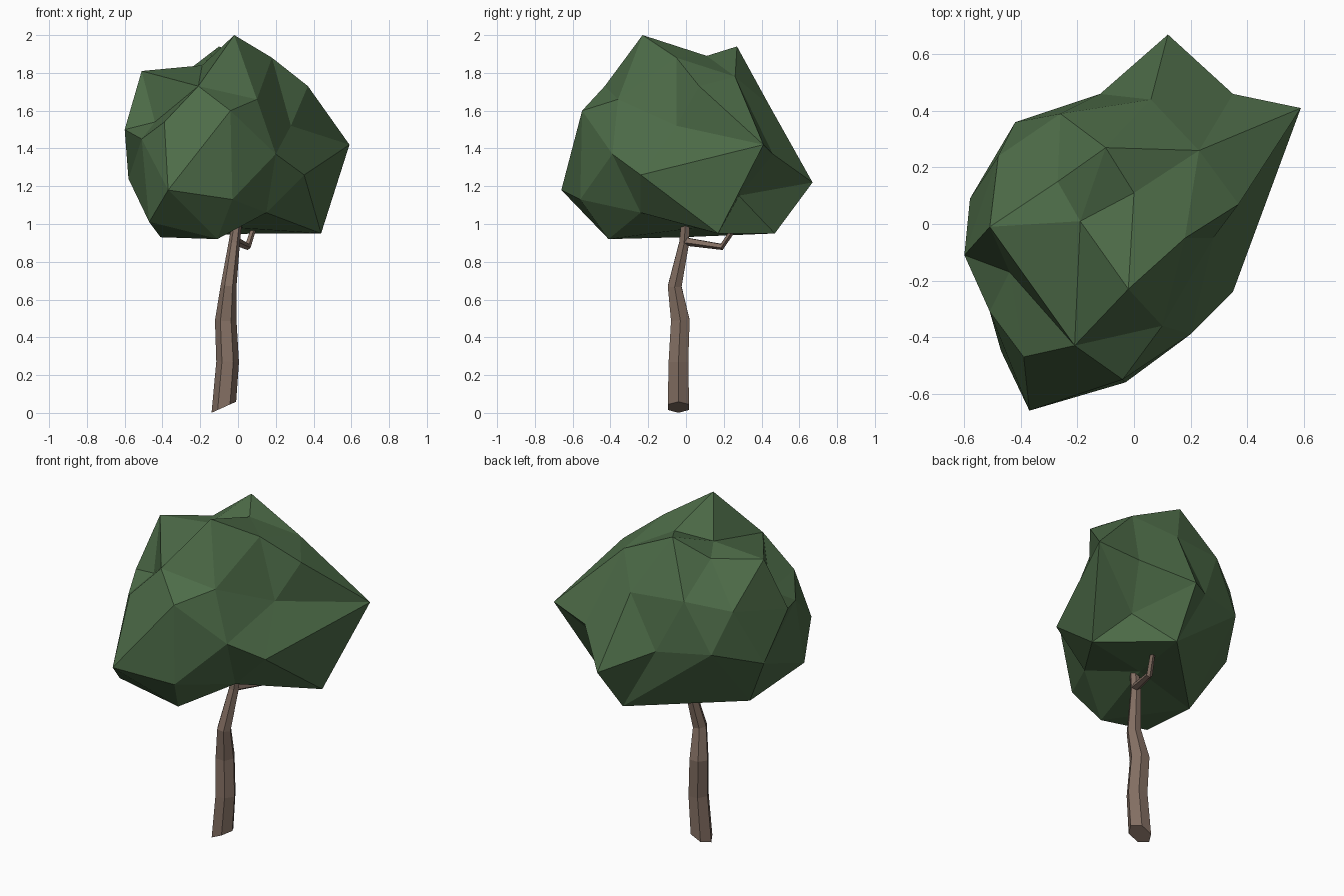
import bpy, bmesh
from math import cos, sin, tau
from mathutils import Vector

if "Cube" in bpy.data.objects:
    bpy.data.objects.remove(bpy.data.objects["Cube"])


def material(name, color):
    m = bpy.data.materials.new(name)
    m.diffuse_color = (*color, 1)
    m.use_nodes = True
    m.node_tree.nodes["Principled BSDF"].inputs["Base Color"].default_value = m.diffuse_color
    return m


def finish(name, bm, mat):
    bmesh.ops.recalc_face_normals(bm, faces=bm.faces)
    me = bpy.data.meshes.new(name)
    bm.to_mesh(me)
    bm.free()
    ob = bpy.data.objects.new(name, me)
    bpy.context.collection.objects.link(ob)
    me.materials.append(mat)


def limb(name, path, mat, sides=6, base_tilt=0.0):
    """Faceted tapering tube through (x, y, z, radius) stations."""
    bm = bmesh.new()
    pts = [Vector(p[:3]) for p in path]
    rings = []
    for i, p in enumerate(pts):
        d = pts[min(i + 1, len(pts) - 1)] - pts[max(i - 1, 0)]
        q = Vector((0, 0, 1)).rotation_difference(d)
        ring = []
        for k in range(sides):
            a = tau * k / sides
            o = Vector((cos(a), sin(a), 0)) * path[i][3]
            if i == 0 and base_tilt:
                o.z = o.x * base_tilt
            else:
                o = q @ o
            ring.append(bm.verts.new(p + o))
        rings.append(ring)
    for lo, hi in zip(rings, rings[1:]):
        for k in range(sides):
            n = (k + 1) % sides
            bm.faces.new((lo[k], lo[n], hi[n], hi[k]))
    bm.faces.new(rings[0])
    bm.faces.new(rings[-1])
    finish(name, bm, mat)


bark = material("bark", (0.23, 0.16, 0.125))
leaf = material("leaf", (0.075, 0.15, 0.065))

# Crooked trunk and its side branch
limb("trunk", [(-.075, -.04, .03, .065), (-.055, -.04, .27, .06),
               (-.065, -.03, .49, .057), (-.05, -.06, .67, .042),
               (-.02, -.01, .90, .03), (.0, .0, 1.05, .025)], bark, base_tilt=.45)
limb("branch", [(-.015, -.01, .91, .024), (.05, .19, .88, .018),
                (.08, .25, .97, .015), (.09, .27, 1.05, .012)], bark, sides=5)

# Crown corners: top, shoulders, middle band, underside
corners = [
    (-.02, -.23, 2.0), (.18, -.05, 1.88), (0, .11, 1.89), (-.1, .27, 1.94),
    (.23, .26, 1.78), (.37, .07, 1.73), (-.19, .01, 1.84), (-.27, .15, 1.81),
    (-.51, -.01, 1.81), (-.21, -.43, 1.73), (-.04, -.55, 1.6), (.1, -.36, 1.66),
    (-.39, -.47, 1.54), (-.44, -.17, 1.54), (-.6, -.11, 1.5), (-.48, .24, 1.58),
    (-.26, .39, 1.64), (.06, .44, 1.63), (.28, -.05, 1.52), (.59, .41, 1.42),
    (.35, .46, 1.37), (.2, -.39, 1.37), (-.51, -.31, 1.45), (-.42, .36, 1.35),
    (-.12, .46, 1.33), (.12, .67, 1.22), (.35, -.24, 1.26), (-.58, .09, 1.24),
    (-.37, -.66, 1.18), (-.03, -.56, 1.13), (.25, .28, 1.15), (.15, -.24, 1.06),
    (.44, .17, .95), (-.47, -.45, 1.01), (-.11, -.41, .92), (-.41, -.02, .93),
    (.09, .47, .95), (0, .05, .98)]

# Skin the corners on a sphere, then push each back out to its real place
centre = Vector((-.03, -.02, 1.4))
bm = bmesh.new()
home = {}
for c in corners:
    v = bm.verts.new((Vector(c) - centre).normalized())
    home[v] = Vector(c)
bmesh.ops.convex_hull(bm, input=list(bm.verts))
bmesh.ops.recalc_face_normals(bm, faces=bm.faces)
for v, c in home.items():
    v.co = c
finish("crown", bm, leaf)
